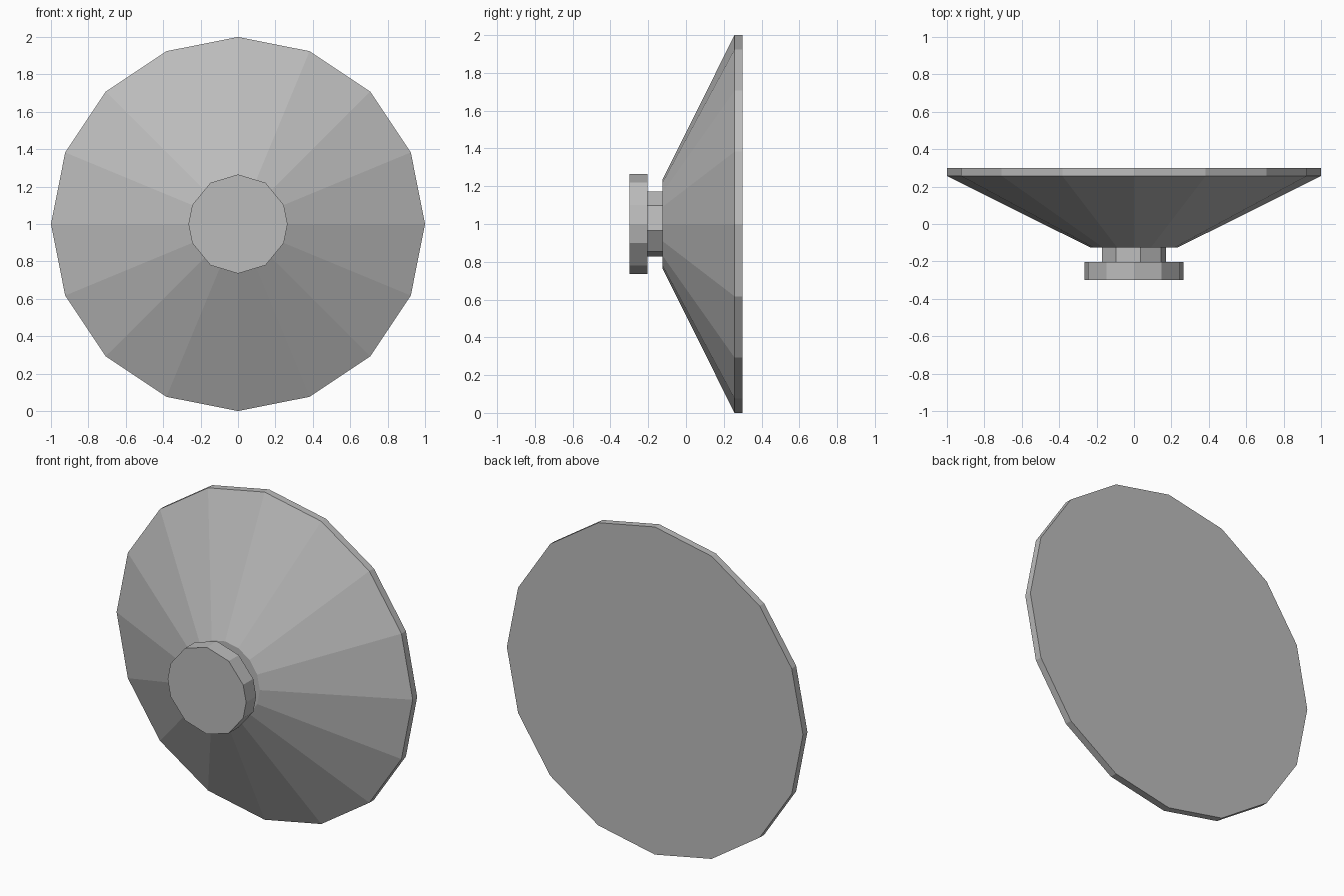
import bpy
import bmesh
import math

if "Cube" in bpy.data.objects:
    bpy.data.objects.remove(bpy.data.objects["Cube"])

grey = bpy.data.materials.new("light grey")
grey.diffuse_color = (0.5, 0.5, 0.5, 1)
grey.use_nodes = True
grey.node_tree.nodes["Principled BSDF"].inputs["Base Color"].default_value = grey.diffuse_color


def lathe(name, angles, rings):
    """Closed flat-faced solid along y; angles are clockwise from straight up."""
    bm = bmesh.new()
    loops = []
    for y, r in rings:
        loops.append([bm.verts.new((r * math.sin(math.radians(a)), y,
                                    1 + r * math.cos(math.radians(a)))) for a in angles])
    n = len(angles)
    for a, b in zip(loops, loops[1:]):
        for i in range(n):
            j = (i + 1) % n
            bm.faces.new((a[i], a[j], b[j], b[i]))
    bm.faces.new(loops[0])
    bm.faces.new(loops[-1])
    bmesh.ops.recalc_face_normals(bm, faces=bm.faces)
    mesh = bpy.data.meshes.new(name)
    bm.to_mesh(mesh)
    bm.free()
    mesh.materials.append(grey)
    obj = bpy.data.objects.new(name, mesh)
    bpy.context.collection.objects.link(obj)


# Wide flared dish with a short straight rim and flat back
lathe("dish", [22.5 * i for i in range(16)],
      [(-0.125, 0.235), (0.257, 1.0), (0.30, 1.0)])

# Narrow octagonal neck, slightly turned
lathe("neck", [11.25 + 45 * i for i in range(8)],
      [(-0.205, 0.175), (-0.12, 0.175)])

# Twelve-sided end cap with uneven sides, mirrored in both directions
quarter = [0, 33.75, 67.5, 90]
half = quarter + [180 - a for a in quarter[-2::-1]]
lathe("end_cap", half + [360 - a for a in half[-2:0:-1]],
      [(-0.30, 0.265), (-0.203, 0.265)])
